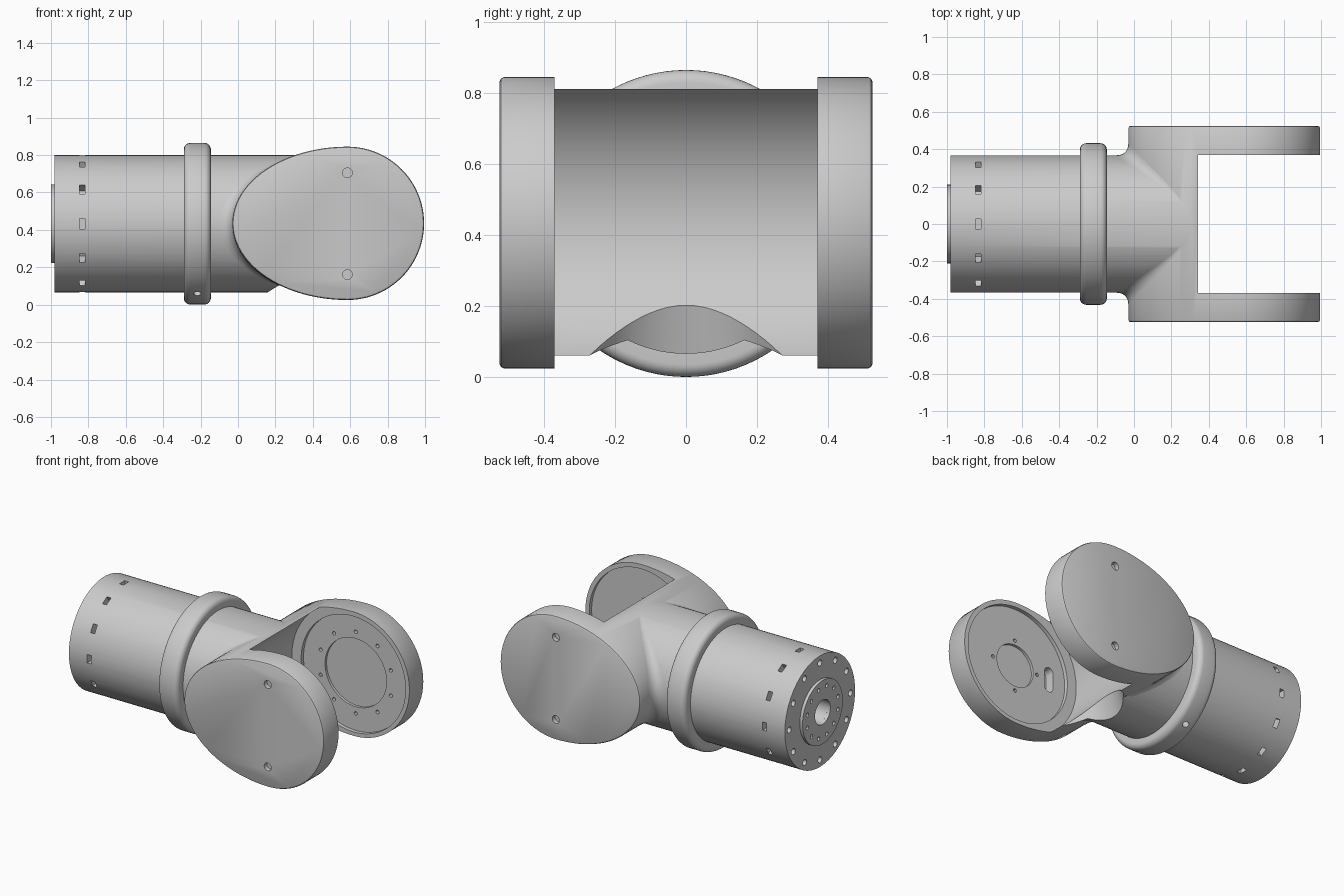
import bpy, bmesh
from math import sin, cos, pi, sqrt, radians
from mathutils import Vector, Matrix

if "Cube" in bpy.data.objects:
    bpy.data.objects.remove(bpy.data.objects["Cube"])

ZC, R = 0.433, 0.367            # tube axis height and radius
CX, EB, EL = 0.585, 0.41, 0.615  # egg centre, half height / nose radius, tail length
IN, OUT = 0.37, 0.525           # cheek inner and outer |y|


def finish(name, bm):
    bmesh.ops.recalc_face_normals(bm, faces=bm.faces)
    me = bpy.data.meshes.new(name)
    bm.to_mesh(me)
    bm.free()
    ob = bpy.data.objects.new(name, me)
    bpy.context.collection.objects.link(ob)
    return ob


def rod(bm, p0, p1, r0, r1=None, seg=24):
    p0, p1 = Vector(p0), Vector(p1)
    d = p1 - p0
    m = Matrix.Translation((p0 + p1) / 2) @ Vector((0, 0, 1)).rotation_difference(d).to_matrix().to_4x4()
    bmesh.ops.create_cone(bm, cap_ends=True, segments=seg, radius1=r0,
                          radius2=r0 if r1 is None else r1, depth=d.length, matrix=m)


def rod_object(name, *args, **kw):
    bm = bmesh.new()
    rod(bm, *args, **kw)
    return finish(name, bm)


def loft(name, rings, closed):
    bm = bmesh.new()
    vs = [[bm.verts.new(p) for p in ring] for ring in rings]
    n, m = len(vs), len(vs[0])
    for i in range(n if closed else n - 1):
        for j in range(m):
            a, b = vs[i], vs[(i + 1) % n]
            bm.faces.new((a[j], a[(j + 1) % m], b[(j + 1) % m], b[j]))
    if not closed:
        bm.faces.new(vs[0])
        bm.faces.new(vs[-1])
    return finish(name, bm)


def revolve(name, profile, seg=96):
    return loft(name, [[(x, r * cos(2 * pi * i / seg), ZC + r * sin(2 * pi * i / seg))
                        for x, r in profile] for i in range(seg)], True)


def combine(target, tool, op='DIFFERENCE'):
    mod = target.modifiers.new("cut", 'BOOLEAN')
    mod.operation, mod.solver, mod.object = op, 'EXACT', tool
    bpy.context.view_layer.objects.active = target
    bpy.ops.object.modifier_apply(modifier=mod.name)
    bpy.data.objects.remove(tool)


def polar(x, r, a):
    return (x, r * cos(a), ZC + r * sin(a))


# Egg-shaped fork block with softened outer edges
def egg(y, inset, seg=96):
    pts = []
    for i in range(seg):
        a = 2 * pi * i / seg
        ax = (EB if cos(a) > 0 else EL) - inset
        pts.append((CX + ax * cos(a), y, ZC + 0.002 + (EB - inset) * sin(a)))
    return pts


body = loft("fork_body", [egg(y, i) for y, i in (
    (-OUT, .012), (-OUT + .004, .004), (-OUT + .012, 0),
    (OUT - .012, 0), (OUT - .004, .004), (OUT, .012))], False)

# Tube joined to the fork
combine(body, rod_object("tube", (-.98, 0, ZC), (.33, 0, ZC), R, seg=96), 'UNION')

# Round pocket between the cheeks, and the scoop under the bridge
combine(body, rod_object("pocket", (CX, -IN, ZC), (CX, IN, ZC), .45, seg=96))
combine(body, rod_object("scoop", (.455, 0, -.1), (.455, 0, .3), .345, .228, seg=64))

# Recess and bearing seat inside each cheek
for s, seat in ((1, .225), (-1, .14)):
    combine(body, rod_object("recess", (CX, s * .1, ZC), (CX, s * .395, ZC), .382, seg=96))
    combine(body, rod_object("seat", (CX, s * .1, ZC), (CX, s * .412, ZC), seat, seg=64))

# Screw holes, nut slots and bore
bm = bmesh.new()
for i in range(10):
    a = 2 * pi * (i + .5) / 10
    x, z = CX + .27 * cos(a), ZC + .27 * sin(a)
    rod(bm, (x, .38, z), (x, .44, z), .012, seg=12)
for i in range(4):
    x, z = CX + .17 * cos(i * pi / 2), ZC + .17 * sin(i * pi / 2)
    rod(bm, (x, -.38, z), (x, -.44, z), .012, seg=12)
for s in (-1, 1):
    for dz in (-.272, .272):
        rod(bm, (CX, s * .6, ZC + dz), (CX, s * .495, ZC + dz), .026)
for i in range(12):
    a = i * pi / 6
    rod(bm, polar(-1.1, .32, a), polar(-.90, .32, a), .02, seg=16)
    m = Matrix.Translation((-.832, 0, ZC)) @ Matrix.Rotation(a, 4, 'X') @ \
        Matrix.Translation((0, .345, 0)) @ Matrix.Diagonal((.03, .09, .055, 1))
    bmesh.ops.create_cube(bm, size=1, matrix=m)
rod(bm, (-1.1, 0, ZC), (-.6, 0, ZC), .08, seg=48)
combine(body, finish("holes", bm))

# Rounded cable slot in the near cheek
slot = []
for i in range(24):
    a = 2 * pi * (i + .5) / 24
    slot.append((.325 + .032 * cos(a), ZC + .032 * sin(a) + (.05 if sin(a) > 0 else -.05)))
combine(body, loft("slot", [[(x, y, z) for x, z in slot] for y in (-.3, -.46)], False))

# Fillets where the tube runs into the fork
def egg_x(z):
    return CX - EL * sqrt(max(0, 1 - ((z - ZC) / EB) ** 2))


fillets = []
for s in (-1, 1):
    rings = []
    for i in range(41):
        a = radians(-60 + 146 * i / 40)
        d = .004 + .065 * cos(a) ** 2
        c, sn = s * cos(a), sin(a)

        def on_egg(r):
            return Vector((egg_x(ZC + r * sn), r * c, ZC + r * sn))
        P, B = on_egg(R), on_egg(R + d)
        A = P - Vector((d, 0, 0))
        ring = [A * (1 - t) ** 2 + P * 2 * t * (1 - t) + B * t * t for t in [k / 6 for k in range(7)]]
        rings.append(ring + [on_egg(R - .006) + Vector((.006, 0, 0))])
    fillets.append(loft("fillet_left" if s < 0 else "fillet_right", rings, False))

# Rounded collar ring with radial screw holes underneath
prof, x0, x1, top, rad = [(-.29, .35)], -.29, -.145, .432, .035
for cx, start in ((x0 + rad, 180), (x1 - rad, 90)):
    for k in range(7):
        t = radians(start - 15 * k)
        prof.append((cx + rad * cos(t), top - rad + rad * sin(t)))
prof.append((x1, .35))
collar = revolve("collar", prof)
bm = bmesh.new()
for deg in (-60, -120):
    a = radians(deg)
    rod(bm, polar(-.218, .5, a), polar(-.218, .385, a), .02, seg=16)
combine(collar, finish("collar_holes", bm))

# End flange with bolt circle
flange = revolve("end_flange", [(-1, .08), (-1, .21), (-.975, .21), (-.975, .08)])
bm = bmesh.new()
for i in range(12):
    a = (i + .5) * pi / 6
    rod(bm, polar(-1.05, .165, a), polar(-.985, .165, a), .013, seg=12)
combine(flange, finish("flange_holes", bm))

# Smooth curved faces, keep edges sharp
bpy.ops.object.select_all(action='DESELECT')
for ob in [body, collar, flange] + fillets:
    ob.select_set(True)
bpy.context.view_layer.objects.active = body
bpy.ops.object.shade_smooth_by_angle(angle=radians(30))
